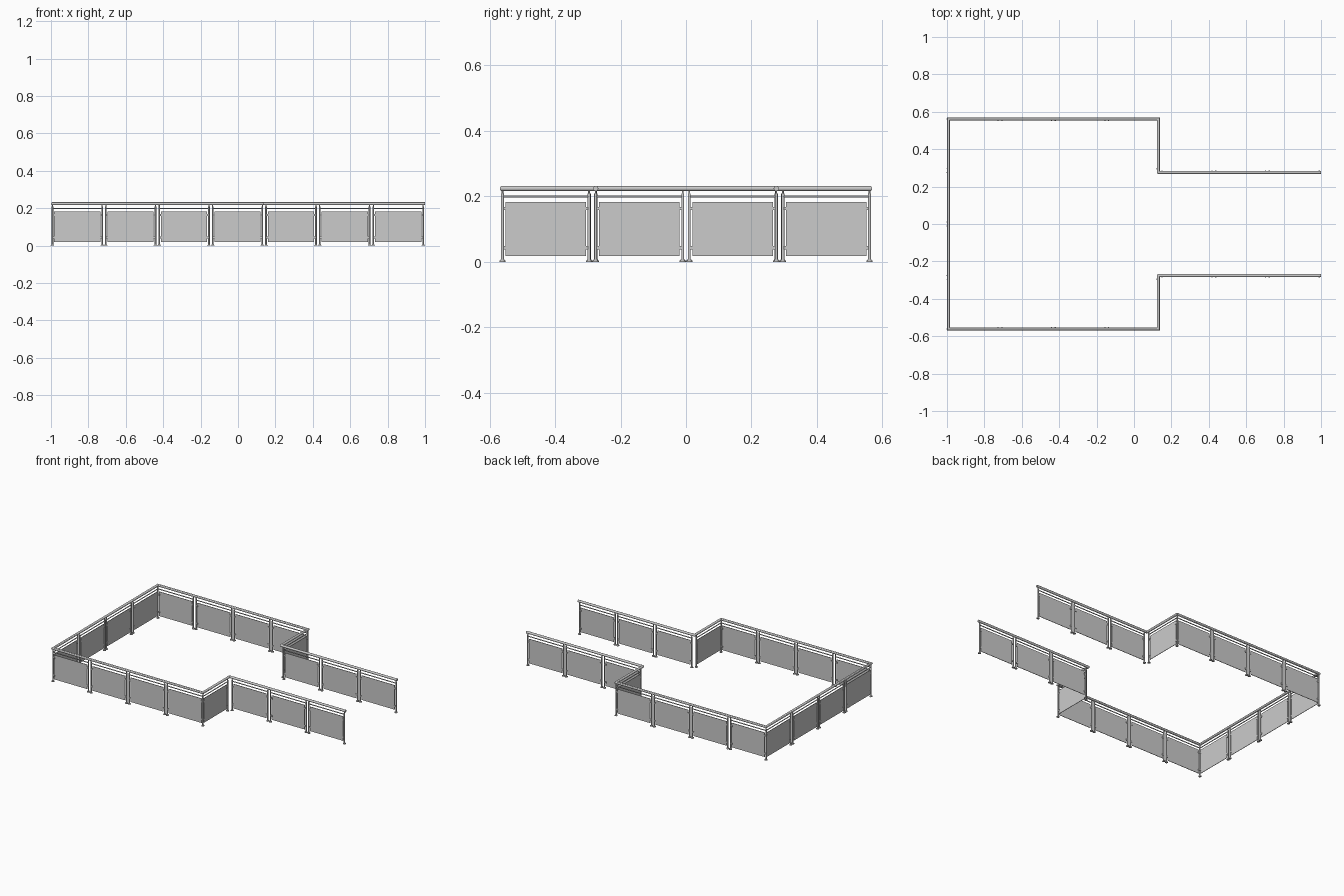
import bpy, bmesh, math
from mathutils import Vector, Matrix

if "Cube" in bpy.data.objects:
    bpy.data.objects.remove(bpy.data.objects["Cube"])

# Plan layout: main square enclosure plus two wings
XL, XJ, XR = -0.992, 0.130, 0.990
YM, YW = 0.561, 0.276
GAP = 0.020
RAIL_Z, RAIL_R = 0.224, 0.008


def finish(bm, name, smooth=True):
    bmesh.ops.recalc_face_normals(bm, faces=bm.faces)
    me = bpy.data.meshes.new(name)
    bm.to_mesh(me)
    bm.free()
    ob = bpy.data.objects.new(name, me)
    bpy.context.collection.objects.link(ob)
    if smooth:
        bpy.ops.object.select_all(action='DESELECT')
        ob.select_set(True)
        bpy.context.view_layer.objects.active = ob
        bpy.ops.object.shade_smooth_by_angle(angle=math.radians(40))
    return ob


def rod(bm, a, b, r, seg=16):
    a, b = Vector(a), Vector(b)
    d = b - a
    m = Matrix.Translation((a + b) / 2) @ d.to_track_quat('Z', 'Y').to_matrix().to_4x4()
    bmesh.ops.create_cone(bm, cap_ends=True, segments=seg, radius1=r, radius2=r,
                          depth=d.length, matrix=m)


def box(bm, centre, along, length, thick, height):
    rot = Matrix.Rotation(math.atan2(along.y, along.x), 4, 'Z')
    m = Matrix.Translation(centre) @ rot @ Matrix.Diagonal((length, thick, height, 1))
    bmesh.ops.create_cube(bm, size=1, matrix=m)


def sweep(bm, pts, r, z, seg=20):
    """Round tube along a flat path with mitred corners."""
    pts = [Vector((x, y, 0)) for x, y in pts]
    rings = []
    for i, p in enumerate(pts):
        d0 = (p - pts[i - 1]).normalized() if i else (pts[1] - p).normalized()
        d1 = (pts[i + 1] - p).normalized() if i < len(pts) - 1 else d0
        n0, n1 = Vector((-d0.y, d0.x, 0)), Vector((-d1.y, d1.x, 0))
        side = (n0 + n1) / (1 + n0.dot(n1))
        rings.append([bm.verts.new(p + side * r * math.cos(t) + Vector((0, 0, z + r * math.sin(t))))
                      for t in (2 * math.pi * k / seg for k in range(seg))])
    for a, b in zip(rings, rings[1:]):
        for k in range(seg):
            j = (k + 1) % seg
            bm.faces.new((a[k], a[j], b[j], b[k]))
    bm.faces.new(rings[0])
    bm.faces.new(rings[-1])


# Runs of panel modules: start post, end post, number of modules
runs = [((XL, -YM), (XL, YM), 4)]
for s in (1, -1):
    runs += [((XL, s * YM), (XJ, s * YM), 4),
             ((XJ, s * YM), (XJ, s * (YW + GAP)), 1),
             ((XJ + GAP, s * YW), (XR, s * YW), 3)]

glass, lower, clamps, posts, bases = (bmesh.new() for _ in range(5))
spots = {}
for start, end, n in runs:
    a, b = Vector((*start, 0)), Vector((*end, 0))
    d = (b - a).normalized()
    length = ((b - a).length - GAP * (n - 1)) / n
    for i in range(n):
        p = a + d * i * (length + GAP)
        q = p + d * length
        for v in (p, q):
            spots[(round(v.x, 3), round(v.y, 3))] = v
        mid = (p + q) / 2
        # infill panel and thin rail above it
        box(glass, mid + Vector((0, 0, 0.1005)), d, length - 0.019, 0.003, 0.165)
        rod(lower, p + Vector((0, 0, 0.199)), q + Vector((0, 0, 0.199)), 0.003, 12)
        # clamps gripping the panel edges
        for v, s in ((p, 1), (q, -1)):
            for z in (0.043, 0.163):
                box(clamps, v + d * s * 0.0085 + Vector((0, 0, z)), d, 0.012, 0.007, 0.010)

# Posts with base flanges and narrow saddles under the handrail
for v in spots.values():
    up = Vector((0, 0, 1))
    rod(posts, v, v + up * 0.209, 0.0045)
    rod(posts, v + up * 0.207, v + up * 0.219, 0.0028, 12)
    rod(bases, v, v + up * 0.004, 0.0095, 20)
    rod(bases, v + up * 0.004, v + up * 0.007, 0.0062, 20)

finish(glass, "infill_panels", False)
finish(lower, "lower_rails")
finish(clamps, "panel_clamps", False)
finish(posts, "posts")
finish(bases, "post_bases")

# Handrail: main loop, two wings, rounded elbows where they meet
rail = bmesh.new()
sweep(rail, [(XJ, YW), (XJ, YM), (XL, YM), (XL, -YM), (XJ, -YM), (XJ, -YW)], RAIL_R, RAIL_Z)
for s in (1, -1):
    sweep(rail, [(XJ, s * YW), (1.0, s * YW)], RAIL_R, RAIL_Z)
    bmesh.ops.create_uvsphere(rail, u_segments=20, v_segments=12, radius=RAIL_R,
                              matrix=Matrix.Translation((XJ, s * YW, RAIL_Z)))
finish(rail, "handrail")
